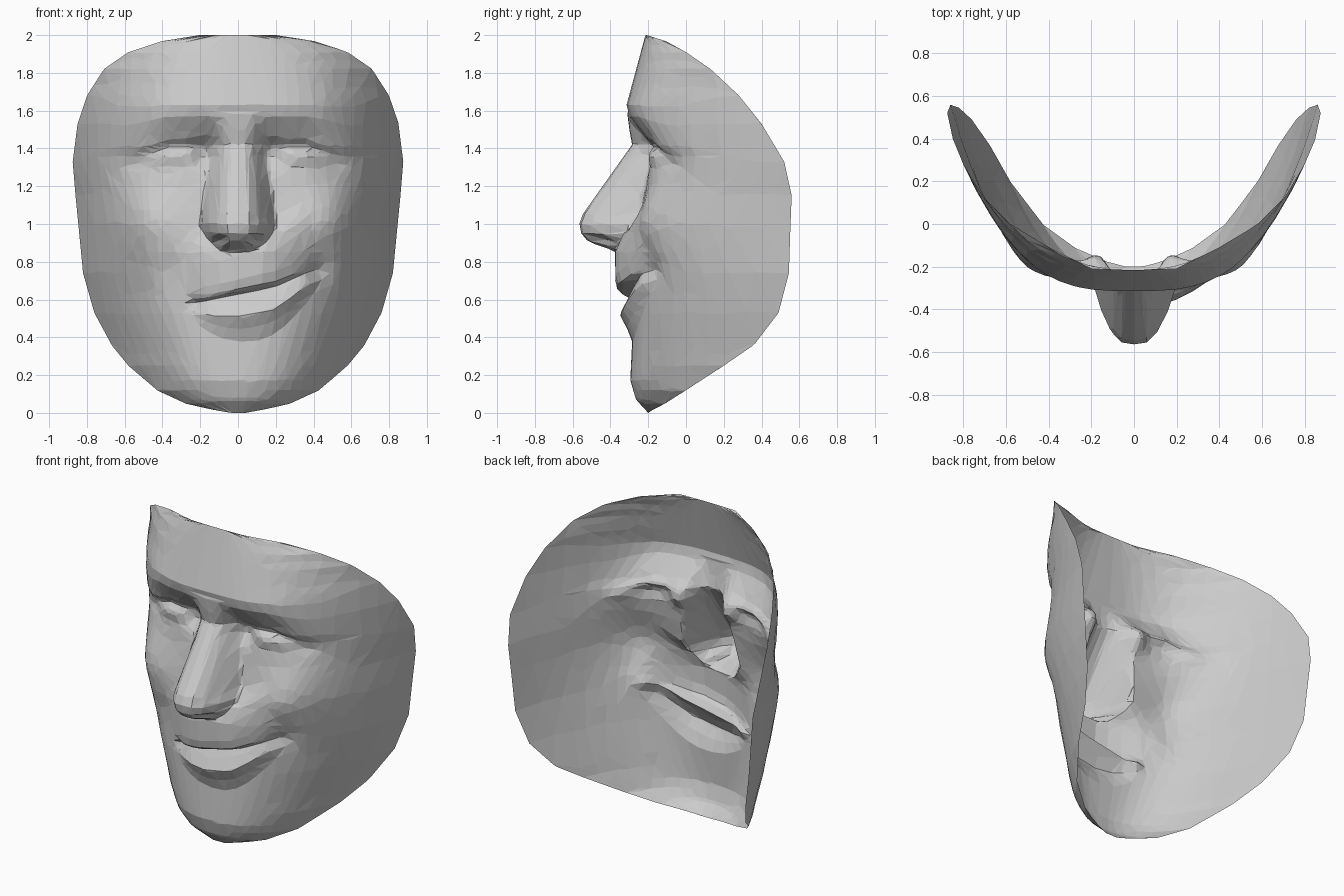
import bpy, bmesh, math

# Rim of the mask: height, half width, depth
RIM = [(0, .04, -.2), (.02, .15, -.17), (.05, .28, -.11), (.12, .43, 0), (.25, .58, .2),
       (.36, .67, .36), (.53, .76, .49), (.74, .82, .545), (1.15, .86, .56), (1.33, .875, .52),
       (1.53, .85, .40), (1.68, .80, .28), (1.82, .71, .13), (1.91, .58, 0), (1.97, .40, -.11),
       (2.0, .20, -.21)]
WIDTH = [(z, w) for z, w, y in RIM]
DEPTH = [(z, y) for z, w, y in RIM]
# Front of the face without nose and lips: height, depth
FRONT = [(0, -.2), (.07, -.265), (.17, -.295), (.37, -.285), (.6, -.275), (.85, -.275), (1.0, -.25),
         (1.2, -.215), (1.36, -.195), (1.43, -.205), (1.5, -.25), (1.57, -.3), (1.63, -.315),
         (2, -.215)]
# Same at the temples, where the eye socket fades out
TEMPLE = [(.85, -.275), (1.36, -.22), (1.63, -.29), (2, -.215)]
POWER = [(0, 2.3), (.5, 3.1), (1.0, 3.7), (1.4, 3.6), (1.7, 2.9), (2, 2.3)]
# Nose ridge, foot half width and cross section
RIDGE = [(.835, -.36), (.86, -.385), (.88, -.45), (.91, -.52), (.95, -.555), (1.0, -.565),
         (1.05, -.548), (1.42, -.285), (1.5, -.3), (1.6, -.312)]
FOOT = [(.83, .05), (.87, .10), (.90, .14), (.95, .18), (1.0, .20), (1.15, .185), (1.3, .165),
        (1.42, .14), (1.6, .16)]
SECTION = [(0, 1), (.3, .97), (.55, .8), (.8, .45), (.95, .12), (1, 0)]
SLOPE = [(1.0, 1), (1.3, 1.8)]
# Lopsided smile line and the lip relief across it
SMILE = [(-.22, .585), (-.1, .605), (0, .625), (.2, .67), (.33, .73), (.42, .76)]
LIPS = [(-.26, 0), (-.19, -.03), (-.12, -.07), (-.045, -.03), (0, 0), (.02, -.085),
        (.08, -.1), (.2, -.1), (.27, -.085), (.38, 0)]
# Soft dents (+) and bumps (-), mirrored: x, z, radius x, radius z, amount
RELIEF = [(.18, 1.37, .06, .07, .05),     # inner eye corner
          (.34, 1.41, .14, .025, .025),   # lid crease
          (.35, 1.36, .11, .04, -.02),    # eyeball
          (.52, 1.36, .07, .05, .02),     # outer eye corner
          (.50, 1.02, .17, .19, -.065),   # cheek
          (.095, .915, .035, .022, .06)]  # nostril
# One-sided creases of the smile
CREASE = [(-.22, .58, .04, .04, .025), (.41, .75, .05, .04, .025),
          (.45, .80, .06, .12, .025), (-.36, .75, .06, .12, .015)]


def interp(pts, v):
    if v <= pts[0][0]:
        return pts[0][1]
    for (a, p), (b, q) in zip(pts, pts[1:]):
        if v <= b:
            return p + (q - p) * (v - a) / (b - a)
    return pts[-1][1]


def bump(x, z, b):
    return b[4] * math.exp(-((x - b[0]) / b[2]) ** 2 - ((z - b[1]) / b[3]) ** 2)


def surface(t, z):
    # rows of the sheet follow the smile line
    tent = max(0, 1 - abs(z - .625) / .4) * min(1, 2.2 * (1 - abs(t)))
    z += (interp(SMILE, t * .79) - .625) * tent
    x = t * interp(WIDTH, z)
    # brow and eye line sink and fade towards the temples
    sink = .4 * max(0, abs(x) - .36) * max(0, 1 - abs(z - 1.42) / .24)
    f, r = interp(FRONT, z + sink), interp(DEPTH, z)
    if z > .85:
        f += (interp(TEMPLE, z) - f) * min(1, max(0, (abs(x) - .45) / .25))
    y = f + (r - f) * abs(t) ** interp(POWER, z)
    # lips, thinner towards the corners
    d = z - interp(SMILE, x)
    full = max(0, 1 - ((x - (.06 if d > 0 else .1)) / .34) ** 2)
    thick = 1 if d > 0 else .35 + .65 * full
    y += min(1, 1.05 * full) ** (1.4 if d > 0 else 1) * interp(LIPS, d / thick)
    # nose
    if .835 <= z <= 1.6:
        k = interp(SECTION, abs(x) / interp(FOOT, z)) ** interp(SLOPE, z)
        y += k * min(0, interp(RIDGE, z) - y)
    # eyes, cheeks, nostrils and creases
    y += sum(bump(abs(x), z + sink, b) for b in RELIEF) + sum(bump(x, z, b) for b in CREASE)
    return x, y, z


# Fine sheet, thinned to irregular flat facets
COLS = 90
HEIGHTS = [.625 * j / 39 for j in range(39)] + [.625 + 1.375 * j / 86 for j in range(87)]
bm = bmesh.new()
grid = [[bm.verts.new(surface(2 * i / COLS - 1, z)) for i in range(COLS + 1)] for z in HEIGHTS]
for lo, hi in zip(grid, grid[1:]):
    for i in range(COLS):
        bm.faces.new((lo[i], lo[i + 1], hi[i + 1], hi[i]))
mesh = bpy.data.meshes.new("face_mask")
bm.to_mesh(mesh)
bm.free()
mask = bpy.data.objects.new("face_mask", mesh)
bpy.context.collection.objects.link(mask)
thin = mask.modifiers.new("facets", 'DECIMATE')
thin.ratio = .06
